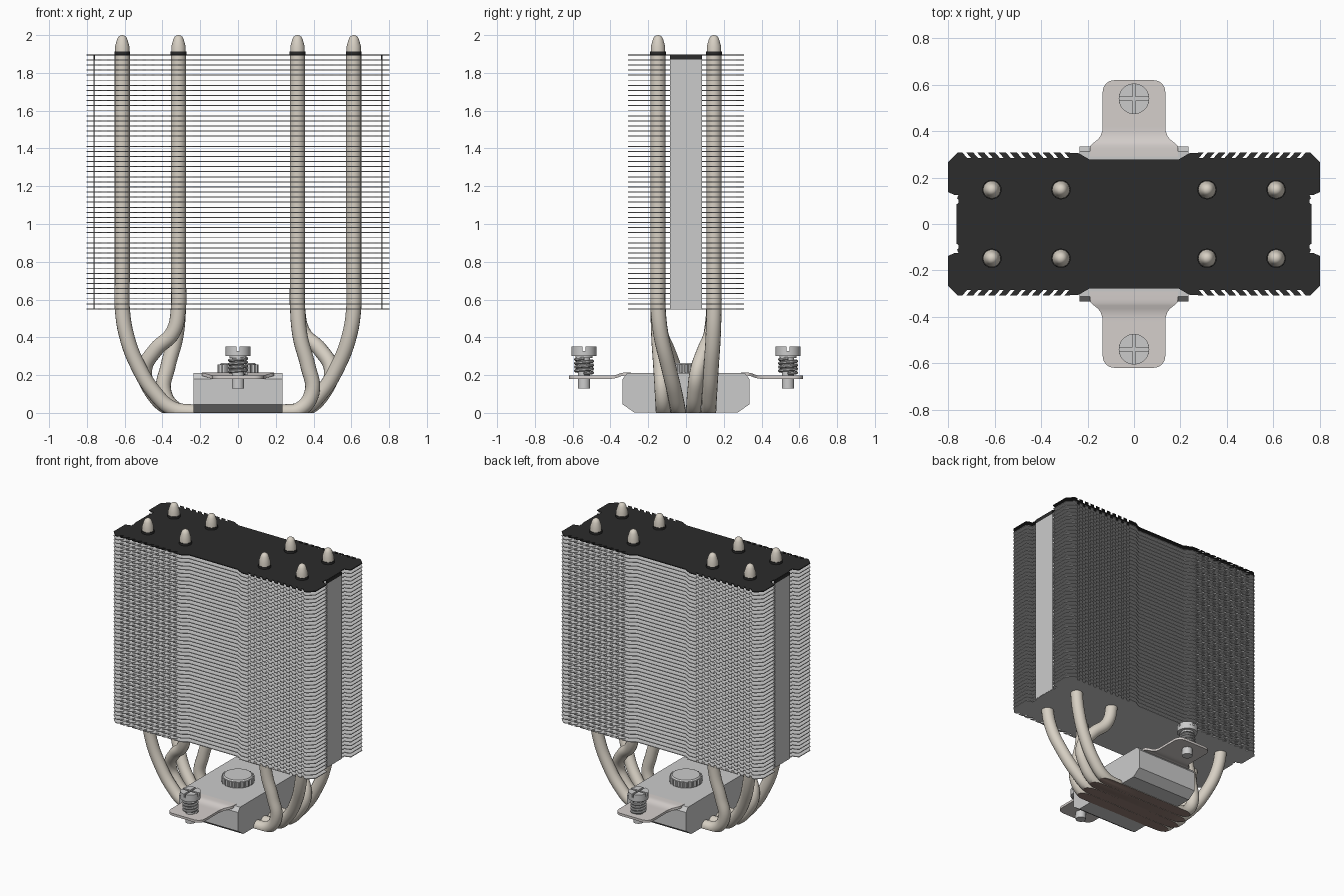
import bpy, bmesh, math
from mathutils import Vector

if "Cube" in bpy.data.objects:
    bpy.data.objects.remove(bpy.data.objects["Cube"])


def mat(name, rgb):
    m = bpy.data.materials.new(name)
    m.diffuse_color = (*rgb, 1)
    m.use_nodes = True
    m.node_tree.nodes["Principled BSDF"].inputs["Base Color"].default_value = m.diffuse_color
    return m


BLACK = mat("black_coating", (0.025, 0.025, 0.025))
NICKEL = mat("nickel", (0.68, 0.63, 0.55))
COPPER = mat("copper", (0.3, 0.21, 0.18))
STEEL = mat("bracket_steel", (0.66, 0.62, 0.6))


def finish(name, bm, *mats, smooth=35):
    bmesh.ops.recalc_face_normals(bm, faces=bm.faces[:])
    me = bpy.data.meshes.new(name)
    bm.to_mesh(me)
    bm.free()
    for m in mats:
        me.materials.append(m)
    if smooth:
        for p in me.polygons:
            p.use_smooth = True
        me.set_sharp_from_angle(angle=math.radians(smooth))
    ob = bpy.data.objects.new(name, me)
    bpy.context.collection.objects.link(ob)
    return ob


def add_prism(bm, pts, vec):
    f = bm.faces.new([bm.verts.new(p) for p in pts])
    r = bmesh.ops.extrude_face_region(bm, geom=[f], use_keep_orig=True)
    vs = [g for g in r["geom"] if isinstance(g, bmesh.types.BMVert)]
    bmesh.ops.translate(bm, verts=vs, vec=vec)


def prism(name, pts, vec, *mats, smooth=0):
    bm = bmesh.new()
    add_prism(bm, pts, vec)
    return finish(name, bm, *mats, smooth=smooth)


def box(name, lo, hi, *mats):
    pts = [(lo[0], lo[1], lo[2]), (hi[0], lo[1], lo[2]), (hi[0], hi[1], lo[2]), (lo[0], hi[1], lo[2])]
    return prism(name, pts, (0, 0, hi[2] - lo[2]), *mats)


def lathe(name, profile, at, *mats, n=24):
    bm = bmesh.new()
    vs = [bm.verts.new((r, 0, z)) for r, z in profile]
    es = [bm.edges.new(p) for p in zip(vs, vs[1:])]
    bmesh.ops.spin(bm, geom=vs + es, cent=(0, 0, 0), axis=(0, 0, 1), angle=math.tau, steps=n)
    bmesh.ops.remove_doubles(bm, verts=bm.verts[:], dist=1e-5)
    bmesh.ops.translate(bm, verts=bm.verts[:], vec=(*at, 0))
    return finish(name, bm, *mats)


def tube(pts, radius, bezier, sides):
    """Sweep a round section along a path and return it as a bmesh."""
    cu = bpy.data.curves.new("path", "CURVE")
    cu.dimensions = "3D"
    cu.bevel_depth = radius
    cu.bevel_resolution = (sides - 4) // 2
    cu.use_fill_caps = not bezier
    cu.resolution_u = 7
    sp = cu.splines.new("BEZIER" if bezier else "POLY")
    if bezier:
        sp.bezier_points.add(len(pts) - 1)
        for b, p in zip(sp.bezier_points, pts):
            b.co = p
            b.handle_left_type = b.handle_right_type = "AUTO"
    else:
        sp.points.add(len(pts) - 1)
        for b, p in zip(sp.points, pts):
            b.co = (*p, 1)
    ob = bpy.data.objects.new("path", cu)
    bpy.context.collection.objects.link(ob)
    bpy.context.view_layer.update()
    me = bpy.data.meshes.new_from_object(ob.evaluated_get(bpy.context.evaluated_depsgraph_get()))
    bm = bmesh.new()
    bm.from_mesh(me)
    for f in bm.faces:
        f.material_index = 0
    bpy.data.objects.remove(ob)
    bpy.data.curves.remove(cu)
    bpy.data.meshes.remove(me)
    return bm


# Fin outline: one quarter with slanted teeth, mirrored twice
quarter = [(.765, .085), (.757, .09), (.757, .105), (.763, .11), (.757, .125),
           (.775, .126), (.803, .138), (.803, .265), (.76, .308)]
for k in range(10):
    x = .72 - .047 * k
    quarter += [(x + .02, .308), (x, .285), (x - .017, .285), (x + .003, .308)]
quarter += [(.24, .306), (.192, .278)]
half = quarter + [(-x, y) for x, y in reversed(quarter)]
outline = half + [(x, -y) for x, y in reversed(half)]

# Fin stack, with a black top fin
FINS, PITCH = 50, .0269
fins = prism("cooling_fins", [(x, y, .548) for x, y in outline], (0, 0, .005))
arr = fins.modifiers.new("stack", "ARRAY")
arr.count = FINS
arr.use_relative_offset = False
arr.use_constant_offset = True
arr.constant_offset_displace = (0, 0, PITCH)
prism("top_fin", [(x, y, 1.892) for x, y in outline], (0, 0, .006), BLACK)

# Folded end walls of the stack
for s, side in ((-1, "left"), (1, "right")):
    a, b = sorted((s * .758, s * .766))
    box(side + "_end_wall", (a, -.085, .55), (b, .085, 1.87))
    box(side + "_top_fold", (a, -.085, 1.87), (b, .085, 1.893), BLACK)

# Heat pipes: end routes as (x, z, blend towards the fin row)
OUTER = [(.24, .005, 0), (.35, .024, .03), (.44, .105, .18), (.53, .25, .5), (.59, .41, .85), (.613, .56, 1)]
BULGE = [(.24, .005, 0), (.36, .022, 0), (.455, .11, .06), (.495, .225, .2), (.435, .335, .55),
         (.345, .425, .88), (.315, .56, 1)]
INNER = [(.24, .005, 0), (.33, .02, .03), (.392, .11, .2), (.37, .25, .5), (.33, .4, .85), (.315, .56, 1)]


def route(path, s, yb):
    yt = math.copysign(.148, yb)
    pts = [(s * x, yb + (yt - yb) * t, z) for x, z, t in path]
    x = s * path[-1][0]
    return pts + [(x, yt, .7), (x, yt, 1.9)]


for i, (yb, left, right) in enumerate([(-.12, OUTER, INNER), (-.04, BULGE, OUTER),
                                       (.04, OUTER, BULGE), (.12, INNER, OUTER)]):
    pts = route(left, -1, yb)[::-1] + route(right, 1, yb)
    bm = tube(pts, .04, True, 16)
    # Machined flat contact face under the base
    cut = bmesh.ops.bisect_plane(bm, geom=bm.verts[:] + bm.edges[:] + bm.faces[:],
                                 plane_co=(0, 0, 0), plane_no=(0, 0, -1), clear_outer=True)
    edges = [g for g in cut["geom_cut"] if isinstance(g, bmesh.types.BMEdge)]
    for f in bmesh.ops.contextual_create(bm, geom=edges)["faces"]:
        f.material_index = 1
    finish(f"heat_pipe_{i + 1}", bm, NICKEL, COPPER)

# Pipe tips and black collars
for x in (-.613, -.315, .315, .613):
    for y in (-.148, .148):
        lathe("pipe_tip", [(.038, 1.89), (.038, 1.94), (.028, 1.975), (.021, 1.991), (.011, 1.998), (0, 2)],
              (x, y), NICKEL)
        lathe("pipe_collar", [(.0385, 1.895), (.042, 1.895), (.042, 1.914), (.0385, 1.914)], (x, y), BLACK)

# Base block: cross-section run along x
sec = [(.275, .003), (.335, .045), (.335, .18), (.312, .21)]
sec = sec + [(-y, z) for y, z in reversed(sec)]
prism("base_block", [(-.235, y, z) for y, z in sec], (.47, 0, 0))

# Knurled knob on the base
knob = []
for k in range(80):
    r = .108 if k % 4 < 2 else .099
    a = math.tau * k / 80
    knob.append((r * math.cos(a), r * math.sin(a), .215))
prism("base_knob", knob, (0, 0, .04))
lathe("knob_cap", [(.08, .205), (.098, .21), (.098, .256), (.09, .264), (0, .264)], (0, 0), n=32)

# Mounting brackets, springs and slotted screws on both sides
stations = [(.29, .19, .213), (.325, .19, .213), (.34, .186, .212), (.352, .172, .208), (.365, .155, .203),
            (.38, .144, .199), (.4, .137, .197), (.42, .135, .197)]
stations += [(.57 + .05 * math.sin(a), .085 + .05 * math.cos(a), .197)
             for a in (math.pi / 2 * k / 6 for k in range(7))]
for s, side in ((-1, "front"), (1, "back")):
    bm = bmesh.new()
    rows = [[[bm.verts.new((w * e, s * y, z - d)) for e in (-1, 1)] for d in (0, .017)]
            for y, w, z in stations]
    for (t0, b0), (t1, b1) in zip(rows, rows[1:]):
        for q in ((t0[0], t0[1], t1[1], t1[0]), (b0[0], b1[0], b1[1], b0[1]),
                  (t0[0], t1[0], b1[0], b0[0]), (t0[1], b0[1], b1[1], t1[1])):
            bm.faces.new(q)
    for t, b in (rows[0], rows[-1]):
        bm.faces.new((t[0], t[1], b[1], b[0]))
    finish(side + "_bracket", bm, STEEL)

    cy = s * .54
    lathe(side + "_screw", [(0, .13), (.033, .13), (.033, .29), (.045, .29), (.045, .302), (.066, .302),
                            (.066, .328), (0, .328)], (0, cy))
    bm = bmesh.new()
    g, R = .007, .066
    a0 = math.asin(g / R)
    for sx, sy in ((1, 1), (-1, 1), (-1, -1), (1, -1)):
        arc = [a0 + (math.pi / 2 - 2 * a0) * k / 7 for k in range(8)]
        pts = [(g, g)] + [(R * math.cos(a), R * math.sin(a)) for a in arc]
        add_prism(bm, [(sx * x, cy + sy * y, .328) for x, y in pts], (0, 0, .024))
    finish(side + "_screw_head", bm)

    helix = []
    for k in range(4 * 18 + 1):
        a = math.tau * k / 18
        helix.append((.045 * math.cos(a), cy + .045 * math.sin(a), .208 + .08 * k / 72))
    finish(side + "_spring", tube(helix, .0085, False, 8))
